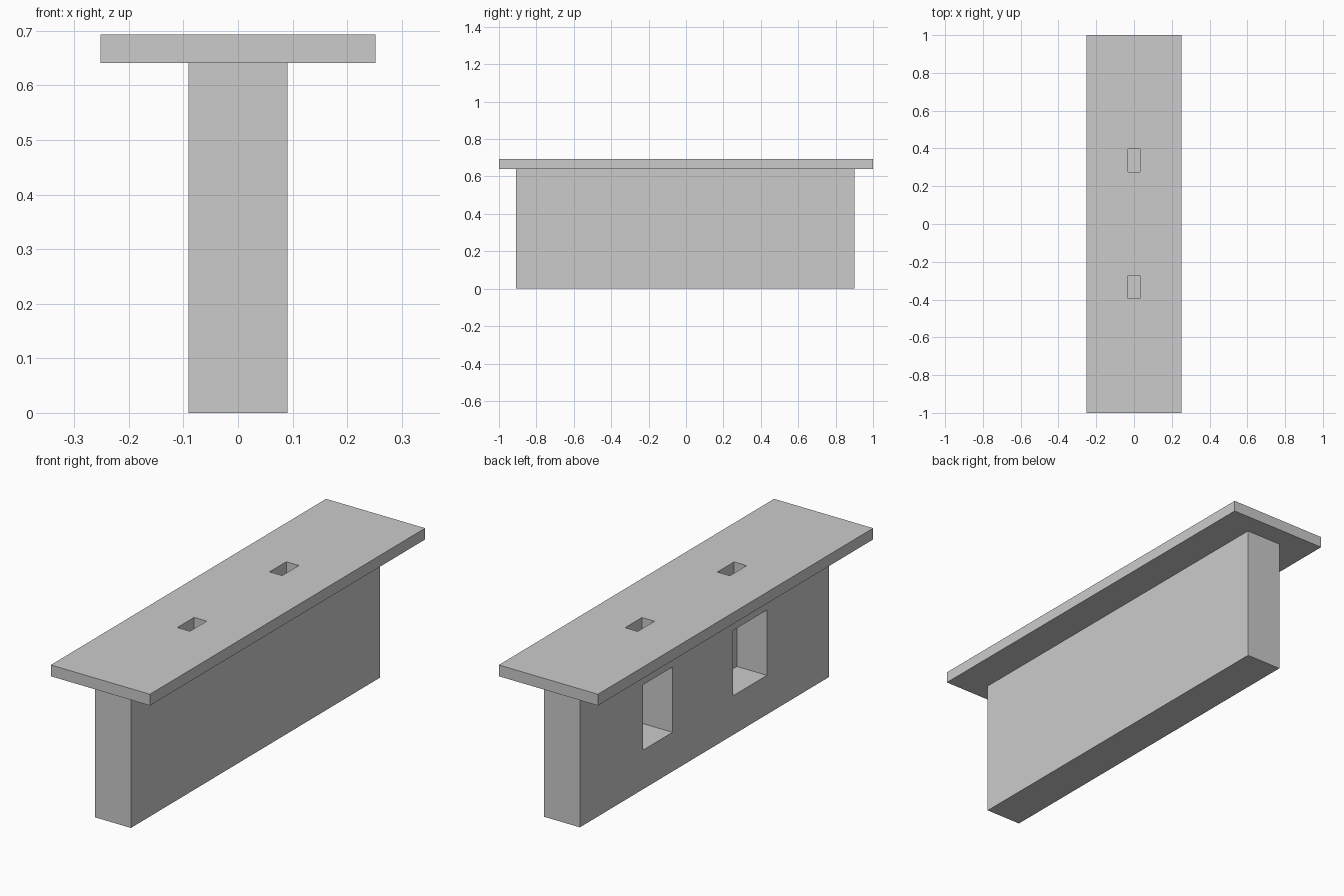
import bpy
import bmesh
from mathutils import Matrix, Vector

if "Cube" in bpy.data.objects:
    bpy.data.objects.remove(bpy.data.objects["Cube"])

grey = bpy.data.materials.new("plain grey")
grey.use_nodes = True
colour = (0.6, 0.6, 0.6, 1)
grey.diffuse_color = colour
grey.node_tree.nodes["Principled BSDF"].inputs["Base Color"].default_value = colour


def box(name, low, high):
    """Axis-aligned box between two corners."""
    low, high = Vector(low), Vector(high)
    bm = bmesh.new()
    place = Matrix.Translation((low + high) / 2) @ Matrix.Diagonal((*(high - low), 1))
    bmesh.ops.create_cube(bm, size=1, matrix=place)
    mesh = bpy.data.meshes.new(name)
    bm.to_mesh(mesh)
    bm.free()
    mesh.materials.append(grey)
    obj = bpy.data.objects.new(name, mesh)
    bpy.context.collection.objects.link(obj)
    return obj


def carve(obj, cutters):
    """Cut the boxes out of the object and keep the result as its mesh."""
    for cutter in cutters:
        mod = obj.modifiers.new("cut", "BOOLEAN")
        mod.operation = "DIFFERENCE"
        mod.solver = "EXACT"
        mod.object = cutter
    graph = bpy.context.evaluated_depsgraph_get()
    mesh = bpy.data.meshes.new_from_object(obj.evaluated_get(graph))
    obj.modifiers.clear()
    obj.data = mesh


TOP, SEAM = 0.693, 0.641

# Wall and the slab resting on it
wall = box("wall", (-0.091, -0.908, 0), (0.091, 0.901, SEAM))
slab = box("top_slab", (-0.252, -1, SEAM), (0.252, 1, TOP))

# Slots through the slab, dropping into alcoves in one face of the wall
alcoves, slots = [], []
for y, half in ((0.336, 0.108), (-0.334, 0.124)):
    alcoves.append(box("alcove_cutter", (-0.2, y - half, 0.18), (0.062, y + half, 0.48)))
    slots.append(box("slot_cutter", (-0.032, y - 0.061, 0.4), (0.032, y + 0.061, 0.8)))

carve(wall, alcoves + slots)
carve(slab, slots)

for cutter in alcoves + slots:
    bpy.data.objects.remove(cutter)
